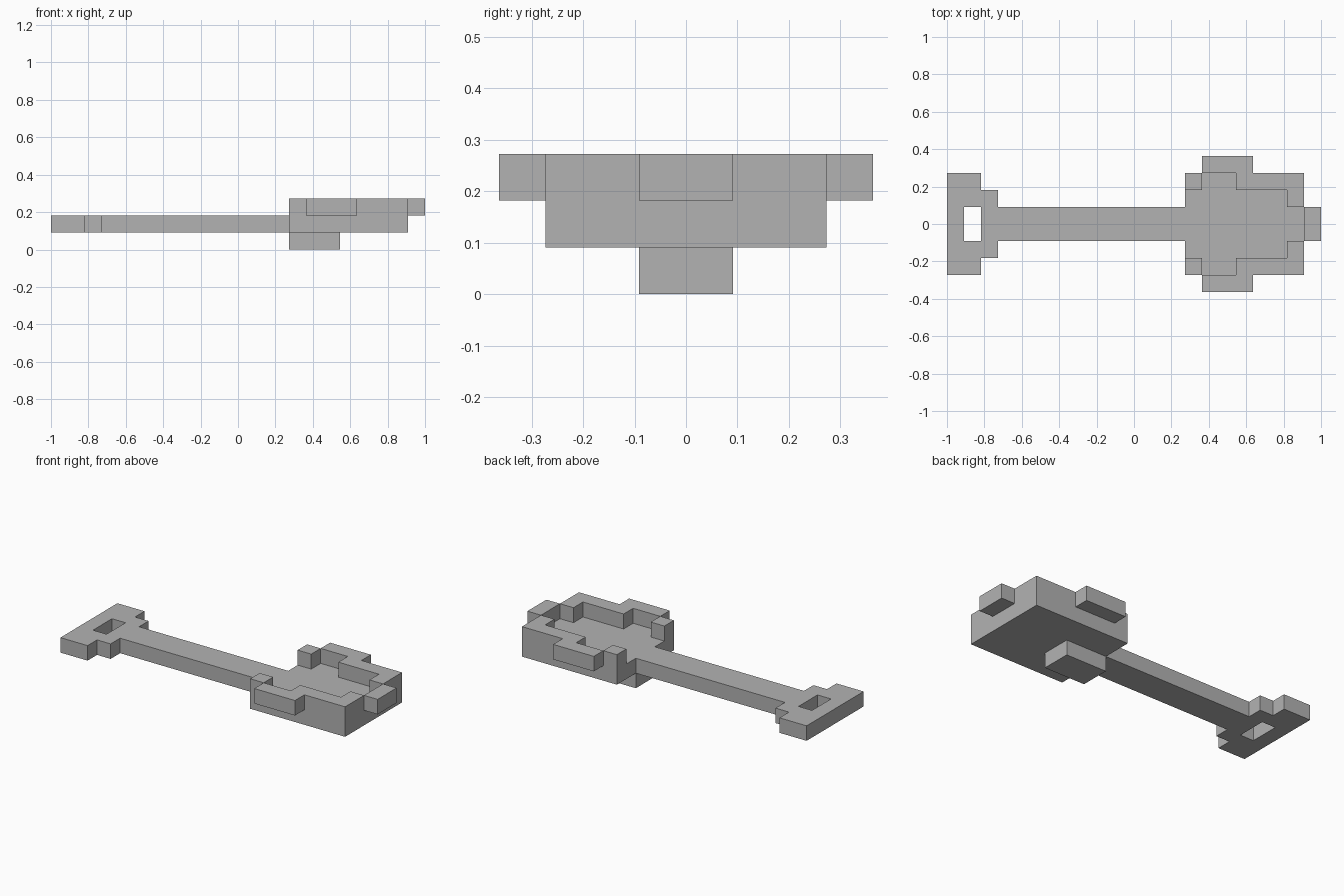
import bpy
import bmesh

if "Cube" in bpy.data.objects:
    bpy.data.objects.remove(bpy.data.objects["Cube"], do_unlink=True)

U = 1 / 11  # one block of the grid

grey = bpy.data.materials.new("plain grey")
grey.use_nodes = True
color = (0.45, 0.45, 0.45, 1)
grey.diffuse_color = color
grey.node_tree.nodes["Principled BSDF"].inputs["Base Color"].default_value = color


def slab(name, outline, layer, flip=1):
    """Extrude an outline, given in blocks, one block up from its layer."""
    bm = bmesh.new()
    base = bm.faces.new([bm.verts.new((x * U, y * flip * U, layer * U)) for x, y in outline])
    top = bmesh.ops.extrude_face_region(bm, geom=[base], use_keep_orig=True)["geom"]
    verts = [v for v in top if isinstance(v, bmesh.types.BMVert)]
    bmesh.ops.translate(bm, verts=verts, vec=(0, 0, U))
    bmesh.ops.recalc_face_normals(bm, faces=bm.faces)
    mesh = bpy.data.meshes.new(name)
    bm.to_mesh(mesh)
    bm.free()
    mesh.materials.append(grey)
    obj = bpy.data.objects.new(name, mesh)
    bpy.context.collection.objects.link(obj)
    return obj


def box(x0, x1, y0, y1):
    return [(x0, y0), (x1, y0), (x1, y1), (x0, y1)]


def mirrored(half):
    """Complete an outline symmetric about the long axis."""
    return half + [(x, -y) for x, y in reversed(half)]


# Handle: open grip closed off by the collar at the end of the shaft
slab("grip", [(-11, -3), (-9, -3), (-9, -1), (-10, -1),
              (-10, 1), (-9, 1), (-9, 3), (-11, 3)], 1)
slab("shaft", mirrored([(-9, -2), (-8, -2), (-8, -1), (3, -1)]), 1)

# Scoop: floor, socket underneath and pointed tip
slab("scoop_floor", box(3, 10, -3, 3), 1)
slab("socket", box(3, 6, -1, 1), 0)
slab("scoop_tip", box(10, 11, -1, 1), 2)

# Raised rim on both sides
rim = [(4, 3), (6, 3), (6, 2), (9, 2), (9, 1), (10, 1),
       (10, 3), (7, 3), (7, 4), (4, 4)]
for side, flip in (("left", 1), ("right", -1)):
    slab("rim_" + side, rim, 2, flip)
    slab("rim_corner_" + side, box(3, 4, 2, 3), 2, flip)
